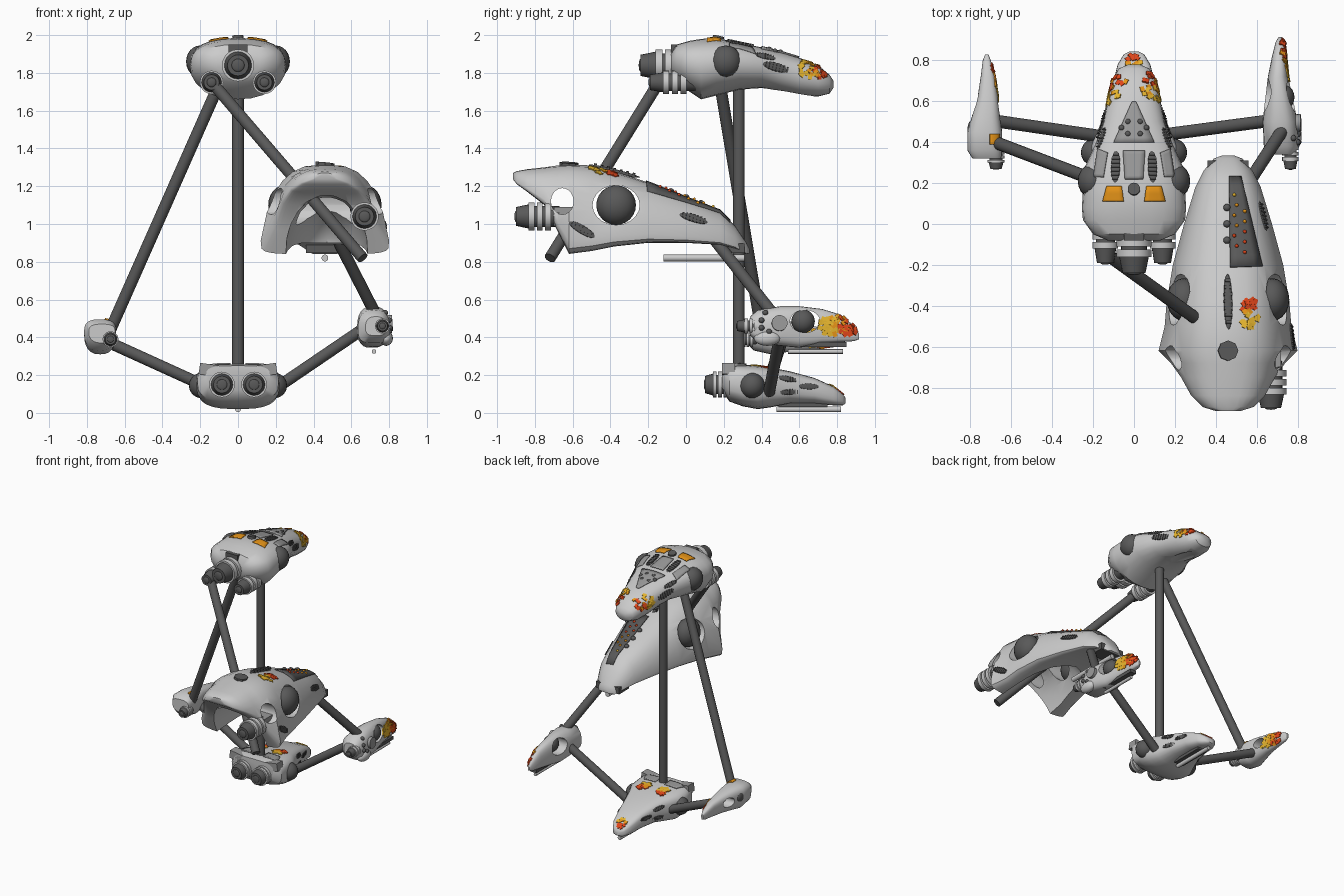
import bpy, bmesh, math, random
from mathutils import Vector, Matrix
from mathutils.bvhtree import BVHTree

random.seed(4)
cube = bpy.data.objects.get("Cube")
if cube:
    bpy.data.objects.remove(cube, do_unlink=True)


def material(name, rgb):
    m = bpy.data.materials.new(name)
    m.use_nodes = True
    m.diffuse_color = (*rgb, 1)
    m.node_tree.nodes["Principled BSDF"].inputs["Base Color"].default_value = (*rgb, 1)
    return m


BONE = material("pale grey", (.6, .6, .6))
DARK = material("dark grey", (.1, .1, .1))
MID = material("mid grey", (.32, .32, .32))
YELLOW = material("yellow", (.85, .5, .03))
ORANGE = material("orange", (.85, .32, .01))
RED = material("red", (.75, .06, .01))
TREES = {}


def finish(bm, name, *mats, angle=40):
    me = bpy.data.meshes.new(name)
    bm.to_mesh(me)
    bm.free()
    ob = bpy.data.objects.new(name, me)
    bpy.context.collection.objects.link(ob)
    for m in mats:
        me.materials.append(m)
    smooth(me, angle)
    return ob


def smooth(me, angle):
    me.polygons.foreach_set("use_smooth", [True] * len(me.polygons))
    me.set_sharp_from_angle(angle=math.radians(angle))


def add(bm, kind, matrix, slot=0):
    """Add a unit box, ball, tube or octagon (local z axis) with a material slot."""
    if kind == "box":
        r = bmesh.ops.create_cube(bm, size=2, matrix=matrix)
    elif kind == "ball":
        r = bmesh.ops.create_uvsphere(bm, u_segments=20, v_segments=12, radius=1, matrix=matrix)
    else:
        r = bmesh.ops.create_cone(bm, cap_ends=True, segments=20 if kind == "tube" else 8,
                                  radius1=1, radius2=1, depth=2, matrix=matrix)
    for f in {f for v in r["verts"] for f in v.link_faces}:
        f.material_index = slot


def placed(loc, size, rot=None):
    m = Matrix.Translation(loc)
    if rot:
        m = m @ rot.to_4x4()
    return m @ Matrix.Diagonal((*size, 1))


def part(name, kind, loc, size, mat, rot=None):
    bm = bmesh.new()
    add(bm, kind, placed(loc, size, rot))
    return finish(bm, name, mat)


def strut(name, a, b, r=.031, mat=DARK):
    a, b = Vector(a), Vector(b)
    d = b - a
    return part(name, "tube", (a + b) / 2, (r, r, d.length / 2), mat,
                d.to_track_quat("Z", "Y").to_matrix())


def skull(name, stations, belt=.4, upper=.8, lower=.6, taper=0, cutters=()):
    """Loft rings of (y, centre x, half width, top z, bottom z), then cut openings."""
    bm = bmesh.new()
    rings, n = [], 24
    for y, cx, hw, top, low in stations:
        mid = low + belt * (top - low)
        ring = []
        for i in range(n):
            a = math.tau * i / n
            c, s = math.cos(a), math.sin(a)
            e = upper if s > 0 else lower
            h = top - mid if s > 0 else mid - low
            up = math.copysign(abs(s) ** e, s)
            wide = hw * (1 - taper * max(up, 0))
            ring.append(bm.verts.new((cx + wide * math.copysign(abs(c) ** e, c), y, mid + h * up)))
        rings.append(ring)
    for p, q in zip(rings, rings[1:]):
        for i in range(n):
            j = (i + 1) % n
            bm.faces.new((p[i], p[j], q[j], q[i]))
    bm.faces.new(rings[0])
    bm.faces.new(rings[-1][::-1])
    bmesh.ops.recalc_face_normals(bm, faces=bm.faces)
    ob = finish(bm, name, BONE)
    for kind, loc, size, rot in cutters:
        cut = part("cutter", kind, loc, size, BONE, rot)
        cut.hide_render = True
        mod = ob.modifiers.new("cut", "BOOLEAN")
        mod.object, mod.solver = cut, "EXACT"
        bpy.context.view_layer.update()
        done = bpy.data.meshes.new_from_object(ob.evaluated_get(bpy.context.evaluated_depsgraph_get()))
        ob.modifiers.clear()
        ob.data = done
        smooth(done, 40)
        bpy.data.objects.remove(cut, do_unlink=True)
    bm = bmesh.new()
    bm.from_mesh(ob.data)
    TREES[name] = BVHTree.FromBMesh(bm)
    bm.free()
    return name


def surface(hull, a, b, side=0):
    """Point and frame on a hull, seen from above (side 0) or from +x / -x."""
    start, d = ((a, b, 3), (0, 0, -1)) if side == 0 else ((side * 3, a, b), (-side, 0, 0))
    loc, nor, _, _ = TREES[hull].ray_cast(Vector(start), Vector(d))
    if loc is None:
        return None
    t = Vector((0, 1, 0)) - nor * nor.y
    t.normalize()
    return loc, Matrix((t.cross(nor), t, nor)).transposed()


def stick(name, hull, kind, a, b, size, mat, side=0):
    hit = surface(hull, a, b, side)
    if hit:
        part(name, kind, hit[0], size, mat, hit[1])


def vent(name, hull, a, b, side=0, length=.08, turn=0, slim=.28):
    """Oval grille with cross ribs."""
    hit = surface(hull, a, b, side)
    if not hit:
        return
    rot = hit[1] @ Matrix.Rotation(turn, 3, "Z")
    bm = bmesh.new()
    w = length * slim
    add(bm, "ball", placed(hit[0], (w, length, length * .08), rot))
    for i in range(-3, 4):
        add(bm, "box", placed(hit[0] + rot @ Vector((0, length * i / 4, 0)),
                              (w * math.sqrt(1 - i * i / 16), length * .05, length * .11), rot))
    finish(bm, name, DARK)


def cluster(name, hull, a, b, da, db, side=0, bit=.01, count=30, facing=.3):
    """Scattered chips fading from yellow through orange to red."""
    bm = bmesh.new()
    for _ in range(count):
        u, v = random.uniform(-1, 1), random.uniform(-1, 1)
        hit = surface(hull, a + da * u, b + db * v, side) if u * u + v * v < 1.2 else None
        if hit and (not side or hit[1][0][2] * side > facing):
            fade = (u if side else v) + random.uniform(-.4, .4)
            rot = hit[1] @ Matrix.Rotation(random.random() * 3, 3, "Z")
            add(bm, "box", placed(hit[0], (bit, bit * 1.3, .005), rot), 0 if fade < -.2 else 1 if fade < .2 else 2)
    finish(bm, name, YELLOW, ORANGE, RED)


def panel(name, hull, corners, mat, nu=4, nv=8):
    """Plate draped on the hull from above."""
    bm = bmesh.new()
    c = [Vector(p) for p in corners]
    grid = []
    for j in range(nv + 1):
        row = []
        for i in range(nu + 1):
            p = c[0].lerp(c[1], i / nu).lerp(c[3].lerp(c[2], i / nu), j / nv)
            hit = surface(hull, p.x, p.y)
            row.append(bm.verts.new(hit[0] + Vector((0, 0, .008))))
        grid.append(row)
    for p, q in zip(grid, grid[1:]):
        for i in range(nu):
            bm.faces.new((p[i], p[i + 1], q[i + 1], q[i]))
    bmesh.ops.recalc_face_normals(bm, faces=bm.faces)
    ob = finish(bm, name, mat)
    mod = ob.modifiers.new("thickness", "SOLIDIFY")
    mod.thickness, mod.offset = .009, -1


def thruster(name, x, z, y0, y1, r):
    """Engine along y with a dark nozzle at y0 and pale rings."""
    bm = bmesh.new()
    rot, d = Matrix.Rotation(math.pi / 2, 4, "X"), y1 - y0
    bmesh.ops.create_cone(bm, cap_ends=True, segments=20, radius1=r * .85, radius2=r * .66, depth=d * .3,
                          matrix=Matrix.Translation((x, y0 + d * .15, z)) @ rot)
    add(bm, "tube", placed((x, y0 + d * .65, z), (r * .75, r * .75, d * .4), rot.to_3x3()))
    for t in (.37, .57, .77):
        add(bm, "tube", placed((x, y0 + d * t, z), (r, r, d * .07), rot.to_3x3()), 1)
    add(bm, "ball", placed((x, y0, z), (r * .4, d * .04, r * .4)), 0)
    finish(bm, name, DARK, BONE)


ACROSS = Matrix.Rotation(math.pi / 2, 3, "Y")

# Upper skull
top = skull("upper_skull", [
    (-.08, 0, .13, 1.9, 1.8), (-.05, 0, .2, 1.95, 1.75), (.02, 0, .25, 1.97, 1.7), (.08, 0, .255, 1.98, 1.66),
    (.16, 0, .25, 1.985, 1.68), (.28, 0, .24, 1.96, 1.71), (.4, 0, .185, 1.935, 1.72), (.5, 0, .15, 1.91, 1.7),
    (.6, 0, .13, 1.88, 1.68), (.7, 0, .11, 1.84, 1.675), (.76, 0, .075, 1.79, 1.69), (.78, 0, .03, 1.76, 1.72)],
    belt=.55, upper=.8, lower=.95, cutters=[("ball", (0, .42, 1.63), (.11, .3, .09), None)])
thruster("upper_center_thruster", 0, 1.84, -.24, .02, .085)
part("upper_mount", "box", (0, -.04, 1.925), (.05, .04, .025), DARK)
panel("upper_hex_plate", top, [(-.045, .22), (.045, .22), (.055, .36), (-.055, .36)], MID)
panel("upper_stud_plate", top, [(-.1, .4), (.1, .4), (.01, .6), (-.01, .6)], MID)
stick("upper_hatch", top, "tube", 0, .17, (.03, .03, .013), DARK)
for s in (-1, 1):
    thruster("upper_side_thruster", s * .14, 1.75, -.19, .04, .062)
    part("upper_eye", "ball", (s * .2, .21, 1.86), (.075, .085, .085), DARK)
    vent("upper_top_vent", top, s * .09, .28)
    vent("upper_side_vent", top, .48, 1.83, s, turn=-.2 * s)
    vent("upper_shoulder_vent", top, s * .16, .42, length=.06)
    panel("upper_orange_plate", top, [(s * .05, .11), (s * .155, .11), (s * .135, .185), (s * .06, .185)], ORANGE)
    panel("upper_rough_plate", top, [(s * .15, .23), (s * .2, .23), (s * .18, .37), (s * .13, .35)], MID)
    cluster("upper_side_chips", top, .67, 1.822, .085, .045, s, count=55, facing=.15)
    for x, y in ((.03, .44), (.03, .5), (.06, .47)):
        stick("upper_stud", top, "ball", s * x, y, (.015, .015, .015), DARK)

# Large skull, hollow below with through eye sockets
big = skull("large_skull", [
    (-.915, .46, .06, 1.27, 1.235), (-.895, .46, .125, 1.28, 1.21), (-.84, .46, .18, 1.29, 1.17),
    (-.75, .46, .23, 1.3, 1.1), (-.68, .46, .28, 1.31, .96), (-.62, .46, .34, 1.315, .84),
    (-.5, .46, .31, 1.31, .855), (-.38, .46, .3, 1.28, .88), (-.2, .46, .27, 1.22, .9), (0, .46, .215, 1.14, .9),
    (.18, .46, .16, 1.07, .89), (.26, .46, .12, .99, .87), (.32, .46, .07, .9, .84), (.335, .46, .03, .87, .845)],
    belt=.15, upper=.7, lower=.4, taper=.2, cutters=[
        ("ball", (.47, -.68, .84), (.22, .62, .32), None),
        ("tube", (.46, -.655, 1.12), (.07, .06, .6), ACROSS),
        ("tube", (.46, -.37, 1.1), (.105, .125, .6), ACROSS)])
thruster("large_thruster", .67, 1.04, -.9, -.68, .075)
part("large_thruster_mount", "box", (.67, -.63, 1.04), (.05, .07, .05), MID)
panel("large_stud_plate", big, [(.47, -.21), (.63, -.205), (.525, .235), (.465, .235)], DARK)
for i in range(6):
    for x, y in ((.49 + .012 * (i % 2), .14 - .05 * i), (.54, .06 - .05 * i)):
        if y > -.15:
            stick("plate_light", big, "ball", x, y, (.01, .01, .018), YELLOW if y > .1 else ORANGE if y > -.02 else RED)
for y in (.08, 0, -.08):
    stick("large_stud", big, "ball", .455, y, (.018, .018, .018), DARK)
vent("large_top_vent", big, .46, -.38, length=.14, slim=.15)
stick("large_top_hatch", big, "octagon", .46, -.62, (.05, .05, .01), DARK)
cluster("large_top_chips", big, .565, -.435, .04, .07, bit=.011, count=38)
for s in (-1, 1):
    part("large_eye", "ball", (.46 + s * .215, -.37, 1.1), (.085, .105, .105), DARK)
vent("large_cheek_vent", big, .04, 1.03, 1, turn=-.15)
vent("large_jaw_vent", big, -.55, .97, 1, turn=-.5)
part("large_gun_box", "box", (.46, .25, .872), (.1, .06, .025), DARK)
strut("large_gun_barrel", (.46, -.12, .82), (.46, .31, .82), .018, BONE)

# Lower skull
low = skull("lower_skull", [
    (.19, 0, .17, .25, .12), (.23, 0, .215, .258, .06), (.3, 0, .22, .255, .035), (.38, 0, .215, .25, .02),
    (.45, 0, .18, .24, .03), (.55, 0, .14, .22, .05), (.68, 0, .105, .185, .05), (.78, 0, .08, .14, .04),
    (.83, 0, .05, .1, .04), (.845, 0, .02, .08, .05)], belt=.5, upper=.5, lower=.7)
for s in (-1, 1):
    thruster("lower_thruster", s * .085, .15, .1, .24, .068)
    part("lower_eye", "ball", (s * .19, .35, .145), (.07, .068, .068), DARK)
    panel("lower_crest_plate", low, [(s * .04, .25), (s * .17, .25), (s * .14, .32), (s * .04, .32)], MID)
    cluster("lower_top_chips", low, s * .08, .4, .035, .045, bit=.012)
    part("lower_collar", "box", (s * .155, .225, .228), (.05, .035, .03), MID, Matrix.Rotation(-.15 * s, 3, "Y"))
    for y, z in ((.54, .18), (.55, .11), (.65, .14)):
        vent("lower_side_vent", low, y, z, s, length=.055)
cluster("lower_nose_chips", low, 0, .795, .03, .03, count=16)
part("lower_gun_box", "box", (0, .62, .045), (.04, .13, .015), DARK)
strut("lower_gun_barrel", (0, .48, .019), (0, .82, .019), .015, BONE)

# Small skull on the left
left = skull("left_skull", [
    (.34, .73, .055, .51, .41), (.38, .72, .085, .545, .37), (.5, .715, .085, .565, .355), (.6, .71, .07, .565, .345),
    (.72, .705, .05, .55, .365), (.82, .71, .035, .52, .375), (.89, .715, .022, .46, .38), (.915, .715, .008, .42, .39)],
    belt=.45, upper=.8, lower=.6, cutters=[("tube", (.71, .63, .485), (.06, .08, .3), ACROSS)])
thruster("left_thruster", .765, .46, .27, .4, .04)
part("left_eye", "ball", (.73, .62, .485), (.055, .062, .062), DARK)
part("left_jaw", "ball", (.785, .43, .395), (.035, .07, .04), BONE)
stick("left_hub", left, "tube", .495, .475, (.042, .042, .018), MID, 1)
cluster("left_side_chips", left, .81, .46, .1, .05, 1, bit=.011, count=95)
for y, z in ((.4, .45), (.4, .49), (.42, .53), (.44, .43)):
    stick("left_stud", left, "ball", y, z, (.015, .015, .015), DARK, 1)
part("left_gun_box", "box", (.72, .7, .362), (.025, .15, .012), DARK)
strut("left_gun_barrel", (.72, .54, .325), (.72, .83, .325), .012, BONE)

# Small skull on the right
right = skull("right_skull", [
    (.32, -.72, .07, .47, .37), (.36, -.73, .085, .495, .33), (.45, -.73, .085, .495, .31), (.52, -.725, .07, .49, .32),
    (.62, -.715, .05, .47, .33), (.72, -.715, .035, .45, .34), (.8, -.72, .02, .42, .35), (.83, -.72, .008, .4, .36)],
    belt=.6, upper=.7, lower=.8, cutters=[("tube", (-.72, .58, .41), (.035, .05, .3), ACROSS)])
thruster("right_thruster", -.675, .39, .27, .37, .042)
part("right_eye", "ball", (-.79, .46, .42), (.025, .05, .045), DARK)
panel("right_orange_plate", right, [(-.705, .39), (-.655, .39), (-.655, .44), (-.705, .44)], ORANGE)
cluster("right_side_chips", right, .69, .39, .09, .045, 1, count=70)

# Connecting struts
strut("center_strut", (0, .28, .2), (0, .28, 1.8))
strut("right_long_strut", (-.1, .18, 1.74), (-.68, .4, .43))
strut("front_strut", (-.13, -.15, 1.74), (.66, -.72, .82))
strut("left_strut", (.52, .14, .93), (.74, .48, .5))
strut("left_lower_strut", (.7, .51, .47), (.17, .44, .11))
strut("right_lower_strut", (-.72, .51, .39), (-.17, .43, .14))
